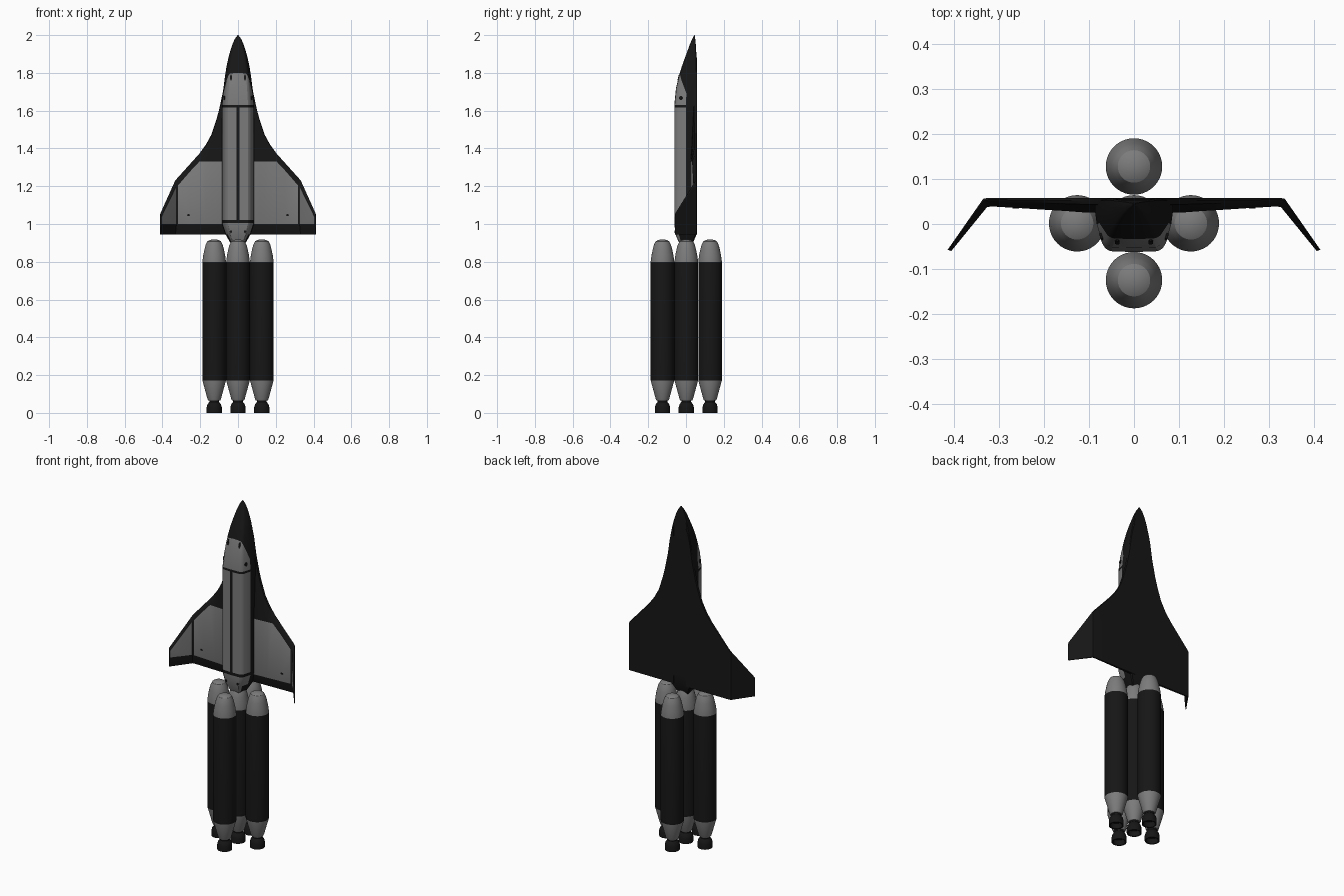
import bpy, bmesh, math
from mathutils import Vector

if "Cube" in bpy.data.objects:
    bpy.data.objects.remove(bpy.data.objects["Cube"])


def material(name, v):
    m = bpy.data.materials.new(name)
    m.diffuse_color = (v, v, v, 1)
    m.use_nodes = True
    m.node_tree.nodes["Principled BSDF"].inputs["Base Color"].default_value = m.diffuse_color
    return m


MATS = [material("light_grey", 0.2), material("black", 0.008)]
GREY, BLACK = 0, 1


def build(name, verts, faces, cols, angle=30):
    me = bpy.data.meshes.new(name)
    me.from_pydata(verts, [], faces)
    for m in MATS:
        me.materials.append(m)
    for p, c in zip(me.polygons, cols):
        p.material_index = c
    bm = bmesh.new()
    bm.from_mesh(me)
    bmesh.ops.remove_doubles(bm, verts=bm.verts, dist=1e-5)
    bmesh.ops.recalc_face_normals(bm, faces=bm.faces)
    bm.to_mesh(me)
    bm.free()
    ob = bpy.data.objects.new(name, me)
    bpy.context.collection.objects.link(ob)
    bpy.ops.object.select_all(action='DESELECT')
    ob.select_set(True)
    bpy.context.view_layer.objects.active = ob
    bpy.ops.object.shade_smooth_by_angle(angle=math.radians(angle))
    return ob


def loft(rings, colour):
    """Closed rings of equal length -> verts, faces, colours, with end caps."""
    n = len(rings[0])
    verts = [p for r in rings for p in r]
    faces, cols = [], []
    for i in range(len(rings) - 1):
        for j in range(n):
            k = (j + 1) % n
            faces.append((i * n + j, i * n + k, (i + 1) * n + k, (i + 1) * n + j))
            cols.append(colour(i, j))
    last = (len(rings) - 1) * n
    faces += [tuple(range(n)), tuple(range(last, last + n))]
    return verts, faces, cols + [BLACK, BLACK]


def lathe(name, profile, colours, seg=40):
    rings = [[(r * math.cos(a), r * math.sin(a), z)
              for a in (2 * math.pi * k / seg for k in range(seg))] for r, z in profile]
    v, f, c = loft(rings, lambda i, j: colours[i])
    c[-2:] = [colours[0], colours[-1]]
    return build(name, v, f, c)


# Boosters: one core and four around it
D, CY = 0.126, 0.0015
body = [(.032, .066), (.036, .075), (.0625, .172), (.0625, .185), (.0625, .80),
        (.058, .835), (.051, .868), (.045, .890), (.036, .908), (.022, .916), (.004, .918)]
bell = [(.030, .03), (.033, .0), (.040, .0), (.040, .03), (.036, .045), (.026, .058), (.026, .07)]
booster = lathe("booster_core", body, [0, 0, 1, 1, 0, 0, 0, 0, 0, 0])
nozzle = lathe("nozzle_core", bell, [1] * 6)
for ob in (booster, nozzle):
    ob.location.y = CY
for side, x, y in (("left", -D, 0), ("right", D, 0), ("front", 0, -D), ("back", 0, D)):
    for src in (booster, nozzle):
        ob = src.copy()
        ob.name = src.name.replace("core", side)
        ob.location = (x, y + CY, 0)
        bpy.context.collection.objects.link(ob)


# Fuselage: half width, top y and belly y along z
def lerp_table(table, z):
    for a, b in zip(table, table[1:]):
        if z <= b[0]:
            t = max(0, (z - a[0]) / (b[0] - a[0]))
            return [p + (q - p) * t for p, q in zip(a[1:], b[1:])]
    return table[-1][1:]


HULL = [(.885, .032, -.030, .030), (.945, .066, -.056, .056), (1.005, .086, -.062, .058),
        (1.63, .086, -.062, .058), (1.66, .083, -.061, .058), (1.72, .077, -.053, .058),
        (1.80, .067, -.033, .058), (1.85, .058, -.017, .057), (1.90, .046, .002, .055),
        (1.95, .030, .020, .052), (1.98, .017, .033, .049), (2.0, .002, .043, .046)]
HALF = [(0, 0), (.9, 0), (1, .06), (1, .27), (.96, .483), (.82, .84), (.74, .93),
        (.62, .985), (.09, 1), (0, 1)]
SECTION = HALF + [(-u, v) for u, v in HALF[-2:0:-1]]
# ring z, forward lean of the upper half, colour style of the band above it
BANDS = [(.885, 0, "tail"), (.945, 0, "grey"), (1.005, 0, "black"), (1.022, 0, "doors"),
         (1.617, 0, "black"), (1.63, 0, "grey"), (1.66, .06, "grey"), (1.69, .11, "black"),
         (1.77, .06, "black"), (1.83, .03, "black"), (1.89, 0, "black"), (1.92, 0, "black"),
         (1.95, 0, "black"), (1.98, 0, "black"), (2.0, 0, "black")]


def hull_point(u, v, z, lean=0):
    z += lean * max(0, (v - .483) / .517)
    w, top, belly = lerp_table(HULL, z)
    return (u * w, belly + (top - belly) * v, z)


def hull_colour(i, j):
    (u0, v0), (u1, v1) = SECTION[j], SECTION[(j + 1) % len(SECTION)]
    style, v = BANDS[i][2], (v0 + v1) / 2
    if style == "black" or v < .483 or (style == "tail" and v < .85):
        return BLACK
    return BLACK if style == "doors" and abs(u0 + u1) < .1 else GREY


build("fuselage", *loft([[hull_point(u, v, z, s) for u, v in SECTION] for z, s, _ in BANDS],
                        hull_colour))

# Wing and upswept winglet: underside x,y / upper side x,y / leading edge z / panel front z
STATIONS = [(.040, .058, .040, .030, 1.885, 1.33), (.052, .058, .052, .028, 1.86, 1.33),
            (.065, .058, .065, .026, 1.80, 1.33), (.080, .058, .080, .025, 1.70, 1.33),
            (.100, .058, .100, .025, 1.605, 1.33), (.115, .058, .115, .026, 1.55, 1.33),
            (.140, .058, .140, .028, 1.475, 1.33), (.170, .058, .170, .030, 1.42, 1.33),
            (.205, .058, .205, .032, 1.372, 1.33), (.250, .058, .250, .035, 1.322, 1.282),
            (.322, .058, .317, .039, 1.243, 1.205), (.334, .056, .326, .037, 1.23, 1.20),
            (.413, -.057, .405, -.060, 1.055, 1.038)]


def wing_ring(xb, yb, xt, yt, zle, zf):
    b, t = Vector((xb, yb, 0)), Vector((xt, yt, 0))
    at = lambda f, z: tuple(b.lerp(t, f) + Vector((0, 0, z)))
    return [at(0, .945), at(.4, .945), at(1, 1.0), at(1, zf), at(.45, zle - .006),
            at(.2, zle), at(0, zle - .006)]


def wing_colour(i, j):
    return GREY if j == 2 and i != len(STATIONS) - 3 else BLACK


wing = build("wings", *loft([wing_ring(*s) for s in STATIONS], wing_colour))
wing.modifiers.new("mirror", 'MIRROR')


# Small dark details: cockpit windows and thruster ports, one per side
def detail(name, x, y, z, size, tilt=0, turn=0):
    for side, s in (("right", 1), ("left", -1)):
        rim = [(math.cos(a), math.sin(a)) for a in (math.pi * (k + .5) / 4 for k in range(8))]
        rings = [[(cx * size[0] / 2, d * size[1] / 2, cz * size[2] / 2) for cx, cz in rim]
                 for d in (-1, 1)]
        ob = build(name + "_" + side, *loft(rings, lambda i, j: BLACK))
        ob.location = (s * x, y, z)
        ob.rotation_euler = (tilt, 0, s * turn)


detail("front_window", .037, -.039, 1.775, (.011, .006, .034), tilt=-math.atan(.25))
detail("side_window", .0725, -.028, 1.667, (.018, .006, .022), turn=math.radians(73))
detail("tail_port", .037, -.057, .96, (.012, .006, .014))
detail("wing_port", .262, .036, 1.047, (.016, .004, .010))
